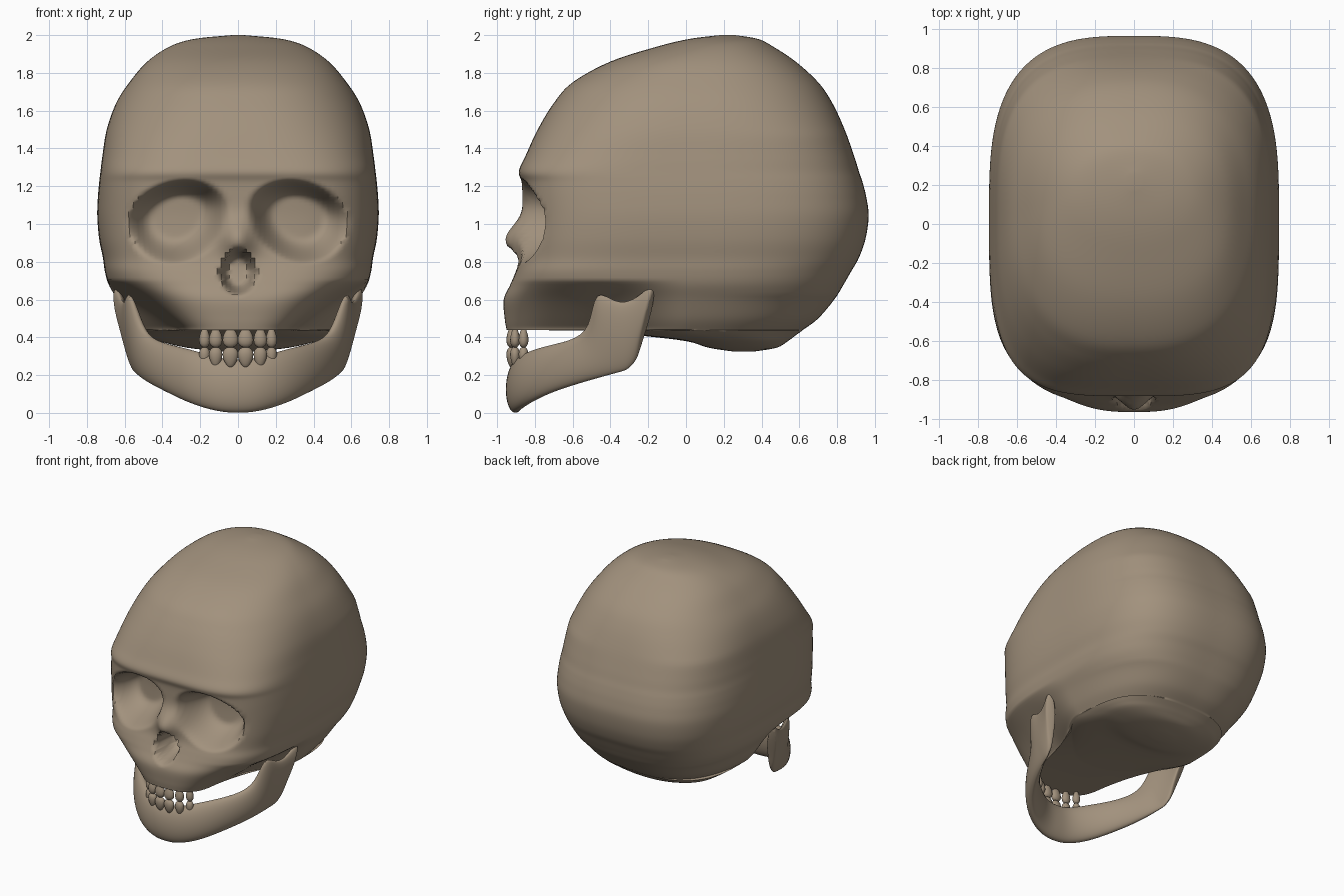
import bpy, bmesh, math
from mathutils import Vector

if "Cube" in bpy.data.objects:
    bpy.data.objects.remove(bpy.data.objects["Cube"])

bone = bpy.data.materials.new("bone")
bone.diffuse_color = (0.36, 0.285, 0.205, 1)
bone.use_nodes = True
bone.node_tree.nodes["Principled BSDF"].inputs["Base Color"].default_value = bone.diffuse_color


def finish(name, bm, angle=50):
    bmesh.ops.recalc_face_normals(bm, faces=bm.faces)
    me = bpy.data.meshes.new(name)
    bm.to_mesh(me)
    bm.free()
    ob = bpy.data.objects.new(name, me)
    bpy.context.collection.objects.link(ob)
    me.materials.append(bone)
    bpy.ops.object.select_all(action='DESELECT')
    ob.select_set(True)
    bpy.context.view_layer.objects.active = ob
    bpy.ops.object.shade_smooth_by_angle(angle=math.radians(angle))
    return ob


def skin(bm, rings):
    loops = [[bm.verts.new(p) for p in r] for r in rings]
    n = len(loops[0])
    for a, b in zip(loops, loops[1:]):
        for i in range(n):
            j = (i + 1) % n
            bm.faces.new((a[i], a[j], b[j], b[i]))
    bm.faces.new(loops[0])
    bm.faces.new(loops[-1])


def smooth(t):
    t = max(0, min(1, t))
    return t * t * (3 - 2 * t)


def curve(keys, steps):
    """Catmull-Rom through rows of numbers."""
    out = []
    for i in range(len(keys) - 1):
        p0, p1 = keys[max(i - 1, 0)], keys[i]
        p2, p3 = keys[i + 1], keys[min(i + 2, len(keys) - 1)]
        for k in range(steps):
            t = k / steps
            out.append([b + 0.5 * t * (c - a + t * (2*a - 5*b + 4*c - d + t * (3*(b - c) + d - a)))
                        for a, b, c, d in zip(p0, p1, p2, p3)])
    return out + [list(keys[-1])]


# Skull: horizontal sections as height, half width, front y, back y, front squareness
base = [(.325, .08, .25, .36, 2), (.345, .27, .12, .48, 2.2), (.38, .42, 0, .54, 2.4),
        (.41, .49, -.25, .58, 2.6), (.435, .53, -.5, .615, 2.8)]
upper = [(.44, .54, -.95, .62, 2.8), (.5, .585, -.96, .70, 2.8), (.6, .64, -.965, .785, 2.9),
         (.68, .685, -.93, .835, 3.3), (.75, .705, -.90, .875, 3.7), (.82, .715, -.875, .915, 3.8),
         (.92, .735, -.865, .95, 3.8), (1.04, .745, -.86, .967, 3.8), (1.14, .742, -.865, .955, 3.8),
         (1.22, .735, -.87, .935, 3.8), (1.28, .728, -.885, .915, 3.7), (1.36, .718, -.85, .89, 3.4),
         (1.5, .695, -.785, .84, 2.9), (1.64, .645, -.70, .775, 2.6), (1.75, .575, -.60, .70, 2.5),
         (1.86, .48, -.40, .58, 2.4), (1.94, .36, -.15, .46, 2.2), (1.98, .23, .02, .38, 2.1),
         (2.0, .03, .18, .26, 2)]


def shape_face(x, y, z):
    # hollow below the cheeks, leaving a narrow upper jaw
    hollow = smooth((0.02 - y) / 0.5) * (1 - 0.25 * smooth((-y - 0.65) / 0.3))
    x *= 1 - 0.4 * hollow * max(0, min(1, (0.70 - z) / 0.25))
    if y < -0.3:
        ax = abs(x)
        # eye sockets
        dz = z - (1.05 - 0.12 * (ax - 0.3))
        u = ((ax - 0.32) / 0.27) ** 2 + (dz / (0.19 if dz > 0 else 0.26)) ** 2
        push = 0.23 * smooth(1.25 * (1 - u))
        # nose opening and nasal bone
        wide = 0.10 - 0.25 * max(0, z - 0.75)
        u = (x / wide) ** 2 + ((z - 0.75) / 0.13) ** 2
        push += 0.2 * smooth(1.4 * (1 - u))
        push -= 0.09 * math.exp(-(x / 0.085) ** 2 - ((z - 0.92) / 0.1) ** 2)
        y += push
    return x, y, z


N = 200
rings = []
for z, w, yf, yb, nf in curve(base, 4) + curve(upper, 6):
    ym = (yf + yb) / 2
    ring = []
    for i in range(N):
        a = 2 * math.pi * i / N
        c, s = math.cos(a), math.sin(a)
        n = nf if s < 0 else min(3, nf)
        r = (abs(c) ** n + abs(s) ** n) ** (-1 / n)
        ring.append(shape_face(w * r * c, ym + r * s * (yb - yf) / 2, z))
    rings.append(ring)
bm = bmesh.new()
skin(bm, rings)
finish("skull", bm)

# Lower jaw: columns as bottom point, top point, half thickness
half = [((.11, -.90, .008), (.11, -.885, .29), .055), ((.25, -.84, .05), (.22, -.83, .325), .055),
        ((.37, -.72, .11), (.34, -.73, .355), .05), ((.47, -.56, .16), (.44, -.61, .38), .045),
        ((.525, -.42, .20), (.51, -.50, .44), .04), ((.545, -.35, .22), (.575, -.485, .67), .035),
        ((.555, -.31, .23), (.595, -.37, .57), .03), ((.565, -.26, .28), (.62, -.27, .595), .03),
        ((.58, -.24, .36), (.64, -.195, .67), .035), ((.60, -.215, .45), (.65, -.16, .655), .035)]
flip = lambda p: (-p[0], p[1], p[2])
cols = [(flip(b), flip(t), h) for b, t, h in reversed(half)]
cols += [((0, -.905, 0), (0, -.89, .275), .055)] + half
rings = []
for i, (b, t, h) in enumerate(cols):
    p, q = cols[max(i - 1, 0)], cols[min(i + 1, len(cols) - 1)]
    d = Vector(q[0]) + Vector(q[1]) - Vector(p[0]) - Vector(p[1])
    out = Vector((d.y, -d.x, 0)).normalized()
    ring = []
    for k in range(12):
        a = 2 * math.pi * k / 12
        f = 0.5 - 0.53 * math.cos(a)
        ring.append(Vector(b).lerp(Vector(t), f) + out * h * 1.1 * math.sin(a))
    rings.append(ring)
bm = bmesh.new()
skin(bm, rings)
jaw = finish("lower_jaw", bm, 80)
jaw.modifiers.new("smooth", 'SUBSURF').levels = 2
jaw.modifiers[-1].render_levels = 2

# Teeth: three on each side, above and below
for row, zc, hz in (("upper", .40, .055), ("lower", .295, .055)):
    bm = bmesh.new()
    for x, y, r in ((.04, -.925, .04), (.118, -.905, .034), (.177, -.86, .028)):
        for side in (-1, 1):
            new = bmesh.ops.create_uvsphere(bm, u_segments=16, v_segments=10, radius=1)["verts"]
            for v in new:
                root = v.co.z if row == "upper" else -v.co.z
                k = 1 - 0.3 * root
                v.co = (side * x + v.co.x * r * k, y + v.co.y * .025 * k, zc + v.co.z * hz)
    finish(row + "_teeth", bm, 80)
